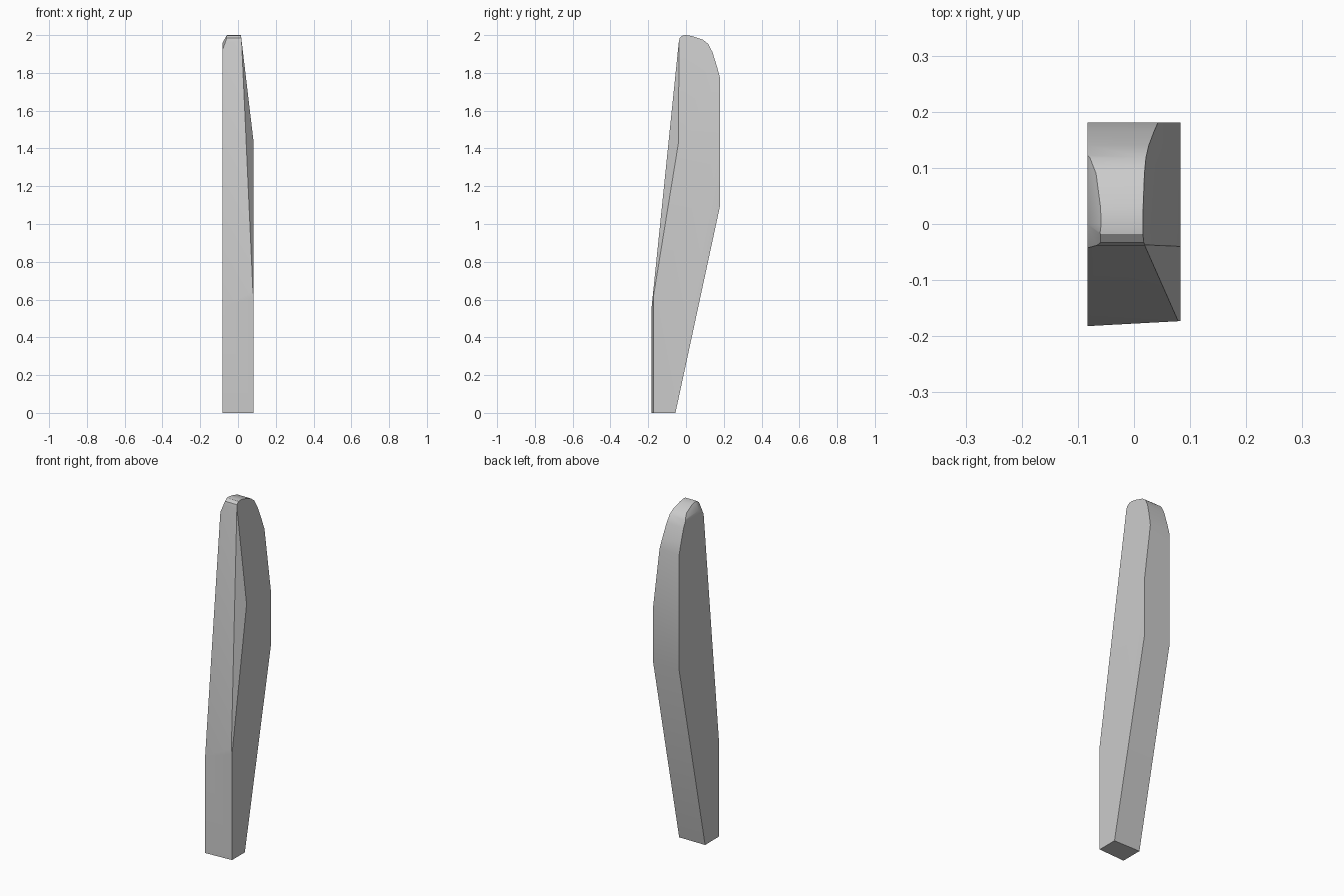
import bpy, bmesh, math
from mathutils import Vector

cube = bpy.data.objects.get("Cube")
if cube:
    bpy.data.objects.remove(cube)

HALF = 0.083          # half the blade's thickness
CORE = Vector((0, 0, 1))


def convex_solid(points):
    """Wrap a set of points in a clean closed shell."""
    bm = bmesh.new()
    for p in points:
        bm.verts.new(p)
    bmesh.ops.convex_hull(bm, input=bm.verts[:])
    bmesh.ops.delete(bm, geom=[v for v in bm.verts if not v.link_faces], context='VERTS')
    bmesh.ops.dissolve_limit(bm, angle_limit=math.radians(0.5),
                             verts=bm.verts[:], edges=bm.edges[:])
    return bm


def cut(bm, a, b, c):
    """Plane off everything beyond the plane through three points."""
    a, b, c = Vector(a), Vector(b), Vector(c)
    normal = (b - a).cross(c - a).normalized()
    if normal.dot(CORE - a) > 0:
        normal.negate()
    bmesh.ops.bisect_plane(bm, geom=bm.verts[:] + bm.edges[:] + bm.faces[:],
                           plane_co=a, plane_no=normal, clear_outer=True)
    points = [v.co.copy() for v in bm.verts]
    bm.free()
    return convex_solid(points)


# Side outline (y, z) of the blade
outline = [(-0.182, 0), (-0.182, 0.56), (-0.038, 1.965), (-0.033, 1.985), (-0.018, 1.998),
           (0, 2), (0.03, 1.995), (0.09, 1.975), (0.118, 1.953), (0.14, 1.91),
           (0.165, 1.83), (0.181, 1.77), (0.181, 1.1), (-0.056, 0)]
bm = convex_solid([(x, y, z) for x in (-HALF, HALF) for y, z in outline])

# Tapered upper left side
cut_top, cut_low = (0.018, -0.037, 1.98), (HALF, -0.04, 1.43)
bm = cut(bm, cut_top, cut_low, (HALF, 0.1, 1.43))
# Front left chamfer, then the slightly skewed lower front
bm = cut(bm, cut_top, cut_low, (HALF, -0.18, 0.57))
bm = cut(bm, (-HALF, -0.182, 0), (HALF, -0.173, 0), (HALF, -0.173, 1))
# Softened upper right corner
peak = (-0.06, -0.016, 1.999)
bm = cut(bm, peak, (-HALF, 0, 1.957), (-HALF, -0.042, 1.92))
bm = cut(bm, peak, (-HALF, 0, 1.957), (-HALF, 0.12, 1.945))

mesh = bpy.data.meshes.new("blade")
bmesh.ops.recalc_face_normals(bm, faces=bm.faces[:])
bm.to_mesh(mesh)
bm.free()
blade = bpy.data.objects.new("blade", mesh)
bpy.context.collection.objects.link(blade)

# Plain grey finish
grey = bpy.data.materials.new("light_grey")
grey.use_nodes = True
colour = (0.6, 0.6, 0.6, 1)
grey.diffuse_color = colour
grey.node_tree.nodes["Principled BSDF"].inputs["Base Color"].default_value = colour
mesh.materials.append(grey)

bpy.context.view_layer.objects.active = blade
blade.select_set(True)
bpy.ops.object.shade_smooth_by_angle(angle=math.radians(30))
